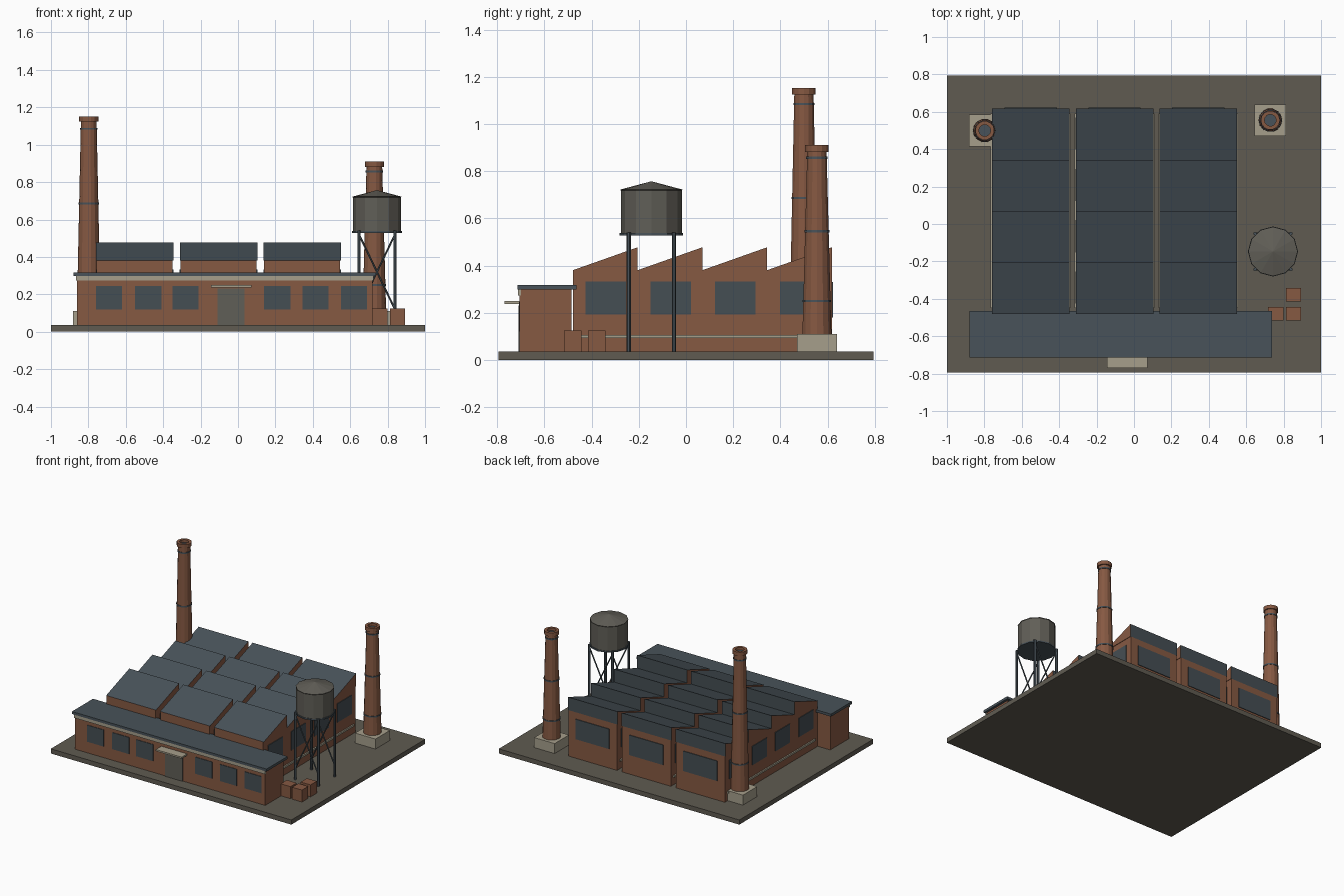
import bpy, bmesh, math
from mathutils import Vector

cube = bpy.data.objects.get("Cube")
if cube:
    bpy.data.objects.remove(cube, do_unlink=True)


def material(name, r, g, b):
    m = bpy.data.materials.new(name)
    m.use_nodes = True
    m.diffuse_color = (r, g, b, 1)
    m.node_tree.nodes["Principled BSDF"].inputs["Base Color"].default_value = (r, g, b, 1)
    return m


BRICK = material("brick", 0.24, 0.1, 0.055)
SLATE = material("slate", 0.065, 0.085, 0.1)
GLASS = material("window glass", 0.06, 0.077, 0.087)
STONE = material("pale stone", 0.38, 0.345, 0.26)
GROUND = material("yard ground", 0.115, 0.105, 0.083)
METAL = material("grey metal", 0.118, 0.112, 0.095)


def finish(name, bm, *mats):
    bmesh.ops.recalc_face_normals(bm, faces=bm.faces)
    mesh = bpy.data.meshes.new(name)
    bm.to_mesh(mesh)
    bm.free()
    for m in mats:
        mesh.materials.append(m)
    ob = bpy.data.objects.new(name, mesh)
    bpy.context.collection.objects.link(ob)
    return ob


def box(name, mat, x, y, z):
    """Box from (low, high) pairs on each axis."""
    bm = bmesh.new()
    bmesh.ops.create_cube(bm, size=1)
    for v in bm.verts:
        v.co = [(lo + hi) / 2 + c * (hi - lo) for c, (lo, hi) in zip(v.co, (x, y, z))]
    return finish(name, bm, mat)


def lathe(name, mat, x, y, profile, sides):
    """Solid of revolution from (radius, height) points."""
    bm = bmesh.new()
    verts = [bm.verts.new((x + r, y, z)) for r, z in profile]
    edges = [bm.edges.new(pair) for pair in zip(verts, verts[1:])]
    bmesh.ops.spin(bm, geom=verts + edges, cent=(x, y, 0), axis=(0, 0, 1),
                   angle=math.tau, steps=sides)
    bmesh.ops.remove_doubles(bm, verts=bm.verts, dist=0.0005)
    return finish(name, bm, mat)


def rod(name, mat, a, b, radius):
    a, b = Vector(a), Vector(b)
    bm = bmesh.new()
    bmesh.ops.create_cone(bm, cap_ends=True, segments=6, radius1=radius,
                          radius2=radius, depth=(b - a).length)
    bm.transform((b - a).to_track_quat("Z", "Y").to_matrix().to_4x4())
    bmesh.ops.translate(bm, verts=bm.verts, vec=(a + b) / 2)
    return finish(name, bm, mat)


def span(centre, half):
    return (centre - half, centre + half)


FLOOR = 0.035
box("ground_slab", GROUND, (-1, 1), (-0.795, 0.795), (0, FLOOR))

# Front office block
box("office_walls", BRICK, (-0.86, 0.72), (-0.705, -0.485), (FLOOR, 0.3))
box("office_roof", SLATE, (-0.88, 0.738), (-0.715, -0.465), (0.298, 0.317))
box("office_cornice", STONE, (-0.865, 0.725), (-0.713, -0.7), (0.273, 0.298))
for cx in (-0.69, -0.48, -0.28, 0.21, 0.415, 0.62):
    box("office_window", GLASS, span(cx, 0.07), (-0.709, -0.702), (0.12, 0.245))
box("office_door", METAL, span(-0.037, 0.073), (-0.711, -0.702), (FLOOR, 0.23))
box("door_canopy", STONE, span(-0.037, 0.108), (-0.77, -0.7), (0.237, 0.249))

# Three workshop halls with sawtooth roofs
FRONT, BACK, EAVE, RIDGE, TEETH = -0.48, 0.618, 0.38, 0.477, 4
PITCH = (BACK - FRONT) / TEETH


def roof_tooth(cx, y0):
    bm = bmesh.new()
    x0, x1 = span(cx, 0.207)
    profile = [(y0, EAVE), (y0 + PITCH, EAVE), (y0 + PITCH, RIDGE)]
    face = bm.faces.new([bm.verts.new((x0, y, z)) for y, z in profile])
    ext = bmesh.ops.extrude_face_region(bm, geom=[face])["geom"]
    bmesh.ops.translate(bm, vec=(x1 - x0, 0, 0),
                        verts=[g for g in ext if isinstance(g, bmesh.types.BMVert)])
    bmesh.ops.recalc_face_normals(bm, faces=bm.faces)
    for f in bm.faces:  # slope is slate, upright back is glazed
        f.material_index = 1 if f.normal.z > 0.5 else 2 if f.normal.y > 0.5 else 0
    finish("roof_tooth", bm, BRICK, SLATE, GLASS)


for cx in (-0.553, -0.104, 0.343):
    box("hall_walls", BRICK, span(cx, 0.203), (FRONT, BACK), (FLOOR, EAVE))
    box("hall_back_window", GLASS, span(cx, 0.14), (BACK - 0.002, BACK + 0.005), (0.18, 0.33))
    for side in (-1, 1):
        wall = cx + side * 0.203
        box("hall_stone_band", STONE, span(wall, 0.01), (-0.45, 0.59), (0.092, 0.106))
    for i in range(TEETH):
        y0 = FRONT + i * PITCH
        roof_tooth(cx, y0)
        for side in (-1, 1):
            box("hall_side_window", GLASS, span(cx + side * 0.203, 0.0045),
                span(y0 + PITCH / 2 + 0.003, 0.086), (0.192, 0.333))


# Chimneys: plinth, tapered hollow shaft with cap, steel bands
def chimney(x, y, top):
    base_r, top_r = 0.065, 0.042
    box("chimney_plinth", STONE, span(x, 0.085), span(y, 0.085), (FLOOR, 0.11))
    lathe("chimney_shaft", BRICK, x, y,
          [(0, FLOOR), (base_r, FLOOR), (top_r, top - 0.028), (0.051, top - 0.028),
           (0.051, top), (0.031, top), (0.031, top - 0.03), (0, top - 0.03)], 14)
    lathe("chimney_flue", SLATE, x, y, [(0, top - 0.028), (0.031, top - 0.028),
                                        (0.031, top - 0.02), (0, top - 0.02)], 14)
    for t in (0.245, 0.583, 0.94):
        z = FLOOR + t * (top - FLOOR)
        r = base_r + (top_r - base_r) * t + 0.003
        lathe("chimney_band", SLATE, x, y,
              [(0, z - 0.005), (r, z - 0.005), (r, z + 0.005), (0, z + 0.005)], 14)


chimney(-0.798, 0.5, 1.152)
chimney(0.729, 0.555, 0.91)

# Water tower
TX, TY, LEG = 0.743, -0.147, 0.096
lathe("water_tank", METAL, TX, TY,
      [(0, 0.535), (0.129, 0.535), (0.129, 0.718), (0.132, 0.722), (0, 0.757)], 12)
lathe("tank_base_rim", SLATE, TX, TY,
      [(0, 0.528), (0.134, 0.528), (0.134, 0.538), (0, 0.538)], 12)
for sy in (-1, 1):
    y = TY + sy * LEG
    for sx in (-1, 1):
        x = TX + sx * LEG
        rod("tower_leg", SLATE, (x, y, FLOOR), (x, y, 0.54), 0.009)
        rod("tower_brace", SLATE, (x, y, 0.52), (TX - sx * LEG, y, 0.12), 0.005)

# Crates in the yard
for cx, cy in ((0.757, -0.48), (0.853, -0.48), (0.853, -0.378)):
    box("crate", BRICK, span(cx, 0.041), span(cy, 0.037), (FLOOR, 0.125))
